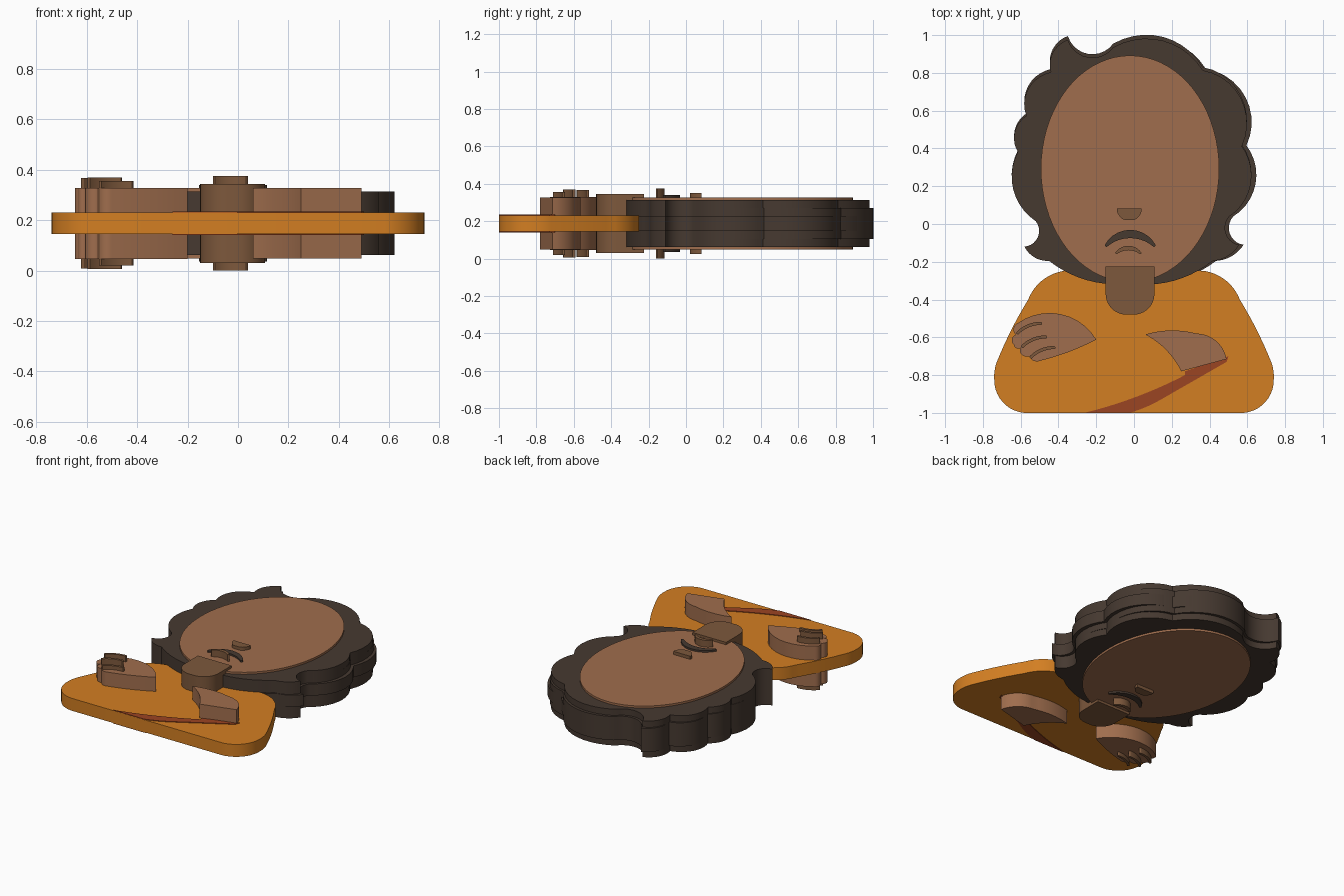
import bpy
import bmesh
from math import atan, cos, sin, pi
from mathutils import Matrix, Vector

cube = bpy.data.objects.get("Cube")
if cube:
    bpy.data.objects.remove(cube, do_unlink=True)

MID = 0.1875  # height of the plane every slab is centred on


def material(name, rgb):
    mat = bpy.data.materials.new(name)
    mat.use_nodes = True
    mat.diffuse_color = (*rgb, 1)
    mat.node_tree.nodes["Principled BSDF"].inputs["Base Color"].default_value = (*rgb, 1)
    return mat


orange = material("orange cloth", (0.65, 0.21, 0.016))
rust = material("rust cloth", (0.33, 0.058, 0.016))
skin = material("skin", (0.35, 0.155, 0.075))
brown = material("dark skin", (0.205, 0.098, 0.045))
dark = material("dark hair", (0.061, 0.041, 0.03))


def outline(corners, steps=10):
    """Clockwise corners (x, y, bulge); bulge bows the edge to the next corner outward."""
    points = []
    for i, (x, y, bulge) in enumerate(corners):
        start = Vector((x, y))
        end = Vector(corners[(i + 1) % len(corners)][:2])
        points.append(start)
        if not bulge:
            continue
        chord = end - start
        rise = bulge * chord.length
        radius = (chord.length_squared / 4 + rise * rise) / (2 * rise)
        normal = Vector((-chord.y, chord.x)).normalized()
        centre = (start + end) / 2 + normal * (rise - radius)
        sweep = -4 * atan(2 * bulge)
        for k in range(1, steps):
            points.append(centre + Matrix.Rotation(sweep * k / steps, 2) @ (start - centre))
    return points


def slab(name, points, half, mat):
    """Extrude a flat outline equally above and below the middle plane."""
    bm = bmesh.new()
    face = bm.faces.new([bm.verts.new((p[0], p[1], MID - half)) for p in points])
    top = bmesh.ops.extrude_face_region(bm, geom=[face])
    verts = [v for v in top["geom"] if isinstance(v, bmesh.types.BMVert)]
    bmesh.ops.translate(bm, verts=verts, vec=(0, 0, 2 * half))
    bmesh.ops.recalc_face_normals(bm, faces=bm.faces)
    mesh = bpy.data.meshes.new(name)
    bm.to_mesh(mesh)
    bm.free()
    mesh.materials.append(mat)
    obj = bpy.data.objects.new(name, mesh)
    bpy.context.collection.objects.link(obj)
    bpy.ops.object.select_all(action="DESELECT")
    obj.select_set(True)
    bpy.context.view_layer.objects.active = obj
    bpy.ops.object.shade_smooth_by_angle()
    return obj


# Torso, mirrored from its left side
side = [(0.38, -0.25, 0.13), (0.56, -0.4, 0.02), (0.72, -0.715, 0.06),
        (0.74, -0.82, 0.2), (0.58, -1, 0)]
mirrored = [(-side[i][0], side[i][1], side[i - 1][2]) for i in reversed(range(len(side)))]
slab("torso", outline(side + mirrored), 0.043, orange)

# Sash across the torso
slab("sash", outline([(0.27, -0.78, 0), (0.5, -0.7, 0), (0.49, -0.73, 0),
                      (0.15, -0.925, 0.03), (-0.02, -0.999, 0), (-0.26, -0.999, -0.03),
                      (0.27, -0.8, 0)]), 0.047, rust)

# Wavy hair: scalloped slabs stepped towards the rim
hair = [(-0.35, 0.995, -0.31), (-0.11, 0.955, 0.2), (0.38, 0.83, 0.25),
        (0.595, 0.42, 0.22), (0.525, 0.04, -0.3), (0.58, -0.11, 0.12),
        (0.435, -0.195, 0.1), (-0.02, -0.315, 0.1), (-0.45, -0.195, 0.15),
        (-0.58, -0.12, -0.3), (-0.52, 0.015, 0.19), (-0.615, 0.39, 0.2),
        (-0.57, 0.585, 0.23), (-0.44, 0.82, 0.2)]
hair_points = outline(hair)
for name, sx, sy, half in (("hair_core", 0.96, 0.98, 0.126),
                           ("hair_crown", 0.96, 1, 0.082),
                           ("hair_rim", 1, 0.99, 0.04)):
    slab(name, [(x * sx if x > 0 else x, y * sy if y > 0 else y) for x, y in hair_points],
         half, dark)

# Oval face
slab("face", [(-0.021 + 0.472 * cos(2 * pi * k / 72), 0.292 + 0.6 * sin(2 * pi * k / 72))
              for k in range(72)], 0.14, skin)

# Features on the face
slab("chin", outline([(-0.15, -0.225, 0), (0.108, -0.225, 0), (0.108, -0.37, 0.207),
                      (-0.002, -0.48, 0), (-0.04, -0.48, 0.207), (-0.15, -0.37, 0)]), 0.157, brown)
slab("nose", outline([(-0.09, 0.082, 0), (0.04, 0.082, 0.1), (0.03, 0.047, 0.18),
                      (-0.025, 0.022, 0.18), (-0.08, 0.047, 0.1)]), 0.162, brown)
slab("moustache", outline([(-0.155, -0.112, 0.3), (0.115, -0.112, 0.1),
                           (0.105, -0.122, -0.19), (-0.145, -0.122, 0.1)]), 0.152, dark)
slab("mouth", outline([(-0.1, -0.153, 0.27), (0.04, -0.153, 0.1),
                       (0.032, -0.16, -0.17), (-0.092, -0.16, 0.1)]), MID, brown)

# Folded arms
slab("right_hand", outline([(-0.615, -0.525, 0.22), (-0.2, -0.612, 0.03), (-0.5, -0.725, 0.2),
                            (-0.555, -0.7, 0.15), (-0.595, -0.69, 0.2), (-0.6, -0.655, 0.3),
                            (-0.635, -0.64, 0.3), (-0.625, -0.585, 0.3)]), 0.141, skin)
slab("left_forearm", outline([(0.06, -0.585, 0.07), (0.33, -0.58, 0.18), (0.49, -0.715, 0),
                              (0.25, -0.78, -0.08)]), 0.14, skin)

# Finger creases: thin bowed bars with round ends
for number, (x, y, half) in enumerate(((-0.62, -0.57, 0.18), (-0.595, -0.642, 0.182),
                                       (-0.55, -0.698, 0.168)), 1):
    slab(f"finger_{number}", outline([(x, y, 0.1), (x + 0.125, y + 0.052, 0.4),
                                      (x + 0.13, y + 0.036, -0.1), (x + 0.008, y - 0.014, 0.4)]),
         half, brown)
